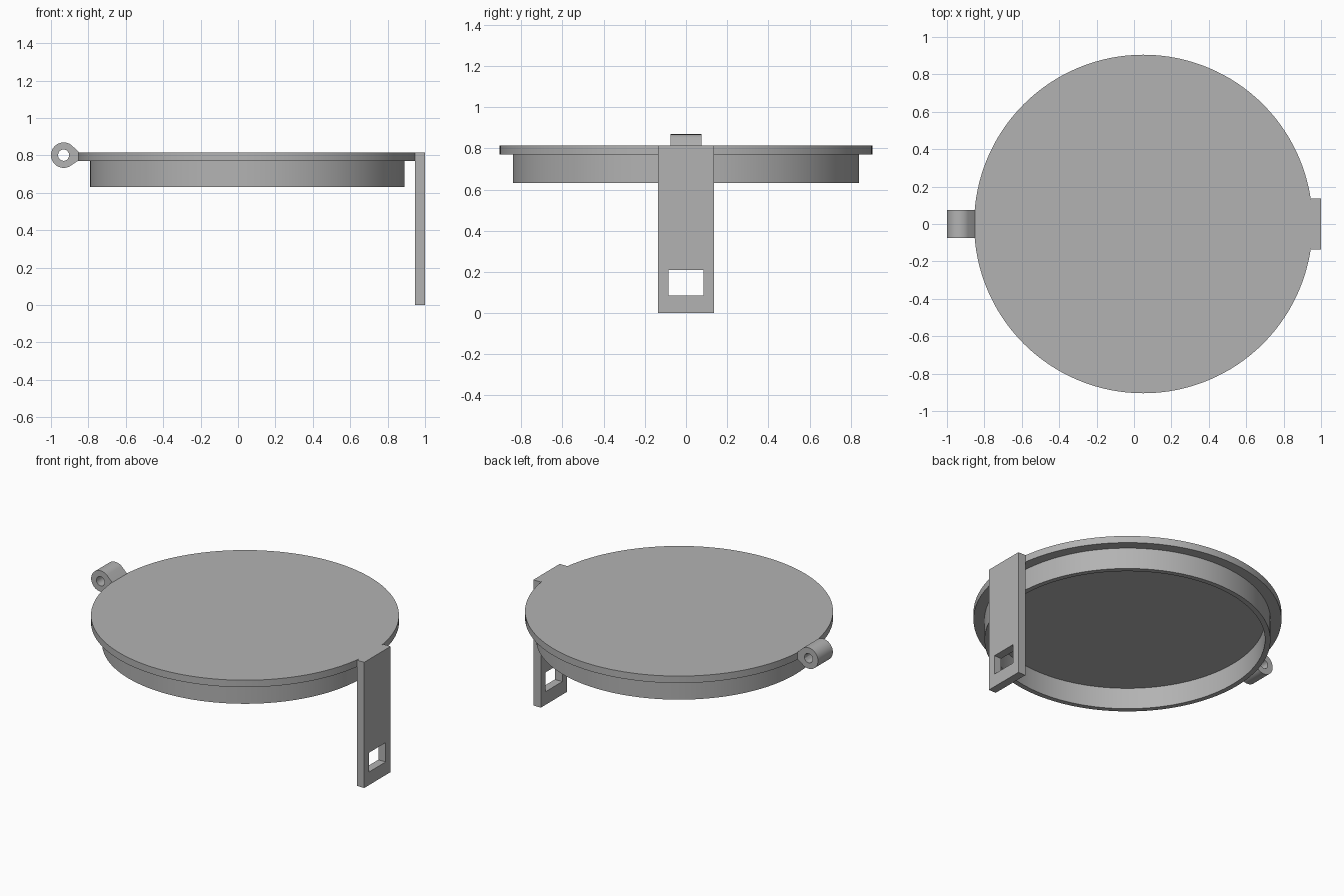
import bpy
import bmesh
from math import cos, sin, pi, radians
from mathutils import Vector

if "Cube" in bpy.data.objects:
    bpy.data.objects.remove(bpy.data.objects["Cube"])

grey = bpy.data.materials.new("plain grey")
grey.use_nodes = True
COLOUR = (0.45, 0.45, 0.45, 1)
grey.diffuse_color = COLOUR
grey.node_tree.nodes["Principled BSDF"].inputs["Base Color"].default_value = COLOUR


def arc(cx, cy, r, n, start=0, sweep=2 * pi, closed=True):
    steps = n if closed else n - 1
    return [(cx + r * cos(start + sweep * i / steps),
             cy + r * sin(start + sweep * i / steps)) for i in range(n)]


def rect(a0, a1, b0, b1):
    return [(a0, b0), (a1, b0), (a1, b1), (a0, b1)]


def prism(name, axis, low, high, outer, inner=None):
    """Extrude an outline along an axis, with an optional hole of equal point count."""
    place = {"x": lambda a, b, t: (t, a, b),
             "y": lambda a, b, t: (a, t, b),
             "z": lambda a, b, t: (a, b, t)}[axis]
    bm = bmesh.new()

    def loop(points, t):
        return [bm.verts.new(Vector(place(a, b, t))) for a, b in points]

    def bridge(p, q):
        n = len(p)
        for i in range(n):
            j = (i + 1) % n
            bm.faces.new((p[i], p[j], q[j], q[i]))

    bottom, top = loop(outer, low), loop(outer, high)
    bridge(bottom, top)
    if inner:
        hole_bottom, hole_top = loop(inner, low), loop(inner, high)
        bridge(hole_bottom, hole_top)
        bridge(bottom, hole_bottom)
        bridge(top, hole_top)
    else:
        bm.faces.new(bottom)
        bm.faces.new(top)
    bmesh.ops.recalc_face_normals(bm, faces=bm.faces)
    mesh = bpy.data.meshes.new(name)
    bm.to_mesh(mesh)
    bm.free()
    mesh.materials.append(grey)
    obj = bpy.data.objects.new(name, mesh)
    bpy.context.collection.objects.link(obj)
    bpy.ops.object.select_all(action="DESELECT")
    obj.select_set(True)
    bpy.context.view_layer.objects.active = obj
    bpy.ops.object.shade_smooth_by_angle(angle=radians(25))
    return obj


LID_X = 0.05
SIDES = 128

# Round lid and the hollow rim below it
prism("lid_disc", "z", 0.77, 0.815, arc(LID_X, 0, 0.905, SIDES))
prism("inner_rim", "z", 0.632, 0.77,
      arc(LID_X, 0, 0.84, SIDES), arc(LID_X, 0, 0.808, SIDES))

# Hanging latch with a rectangular window
prism("latch_tab", "x", 0.947, 1.0,
      rect(-0.135, 0.135, 0, 0.815), rect(-0.085, 0.085, 0.085, 0.21))

# Hinge knuckle: rounded eye tapering into the lid edge
EYE_X, EYE_Z, EYE_R = -0.932, 0.801, 0.068
bend = radians(50)
eye = arc(EYE_X, EYE_Z, EYE_R, 39, bend, 2 * pi - 2 * bend, False)
web = [(-0.848, 0.775), (-0.848, 0.814)]
hole = (arc(EYE_X, EYE_Z, 0.03, 39, bend, 2 * pi - 2 * bend, False)
        + arc(EYE_X, EYE_Z, 0.03, 2, -bend / 3, 2 * bend / 3, False))
prism("hinge_knuckle", "y", -0.076, 0.076, eye + web, hole)
